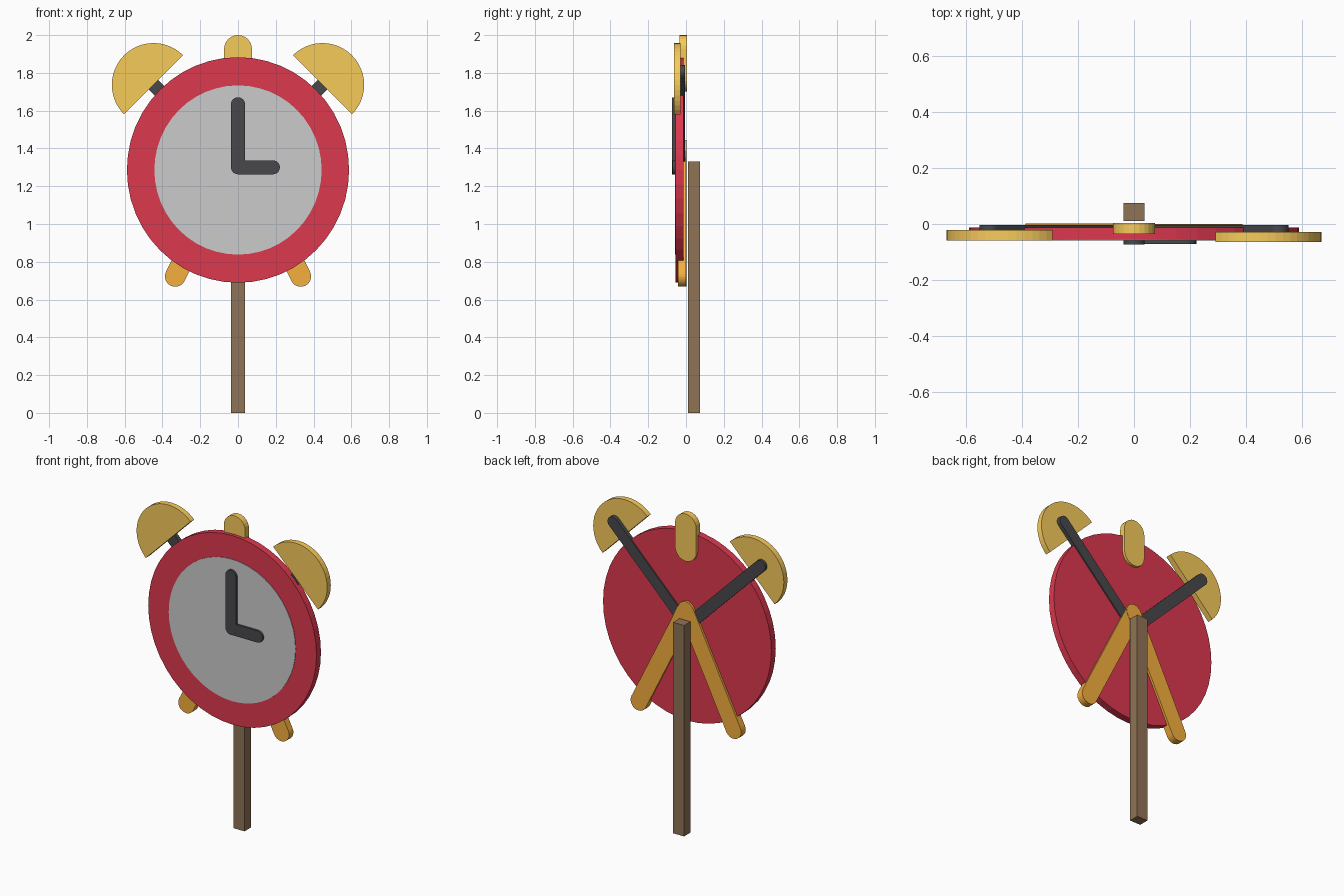
import bpy, bmesh
from math import sin, cos, pi, atan2, radians

if "Cube" in bpy.data.objects:
    bpy.data.objects.remove(bpy.data.objects["Cube"])


def material(name, rgb):
    m = bpy.data.materials.new(name)
    m.diffuse_color = (*[c ** 2.2 for c in rgb], 1)
    m.use_nodes = True
    m.node_tree.nodes["Principled BSDF"].inputs["Base Color"].default_value = m.diffuse_color
    return m


red = material("red_paint", (0.86, 0.23, 0.31))
gold = material("gold_paint", (0.97, 0.79, 0.36))
orange = material("orange_paint", (0.96, 0.68, 0.25))
brown = material("brown_wood", (0.56, 0.45, 0.34))
dark = material("dark_paint", (0.29, 0.29, 0.30))


def arc(x, z, rx, rz, a0, a1, n, closed=False):
    """Points of an arc in the xz plane."""
    count = n if closed else n + 1
    return [(x + rx * cos(a0 + (a1 - a0) * i / n),
             z + rz * sin(a0 + (a1 - a0) * i / n)) for i in range(count)]


def plate(name, outline, y0, y1, mat=None):
    """Flat cut-out: xz outline extruded from y0 to y1."""
    bm = bmesh.new()
    face = bm.faces.new([bm.verts.new((x, y0, z)) for x, z in outline])
    ext = bmesh.ops.extrude_face_region(bm, geom=[face], use_keep_orig=True)
    for v in ext["geom"]:
        if isinstance(v, bmesh.types.BMVert):
            v.co.y = y1
    bmesh.ops.recalc_face_normals(bm, faces=bm.faces[:])
    mesh = bpy.data.meshes.new(name)
    bm.to_mesh(mesh)
    bm.free()
    obj = bpy.data.objects.new(name, mesh)
    bpy.context.collection.objects.link(obj)
    if mat:
        mesh.materials.append(mat)
    return obj


def capsule(name, p, q, r, y0, y1, mat):
    """Round-ended bar between two points in the xz plane."""
    a = atan2(q[1] - p[1], q[0] - p[0])
    outline = (arc(*q, r, r, a - pi / 2, a + pi / 2, 12)
               + arc(*p, r, r, a + pi / 2, a + 3 * pi / 2, 12))
    return plate(name, outline, y0, y1, mat)


# Clock body and dial
plate("clock_body", arc(0, 1.286, 0.588, 0.597, 0, 2 * pi, 48, True), -0.056, -0.012, red)
plate("clock_dial", arc(0, 1.286, 0.443, 0.448, 0, 2 * pi, 48, True), -0.059, -0.05)

# Hands
capsule("minute_hand", (0, 1.30), (0, 1.634), 0.037, -0.073, -0.055, dark)
capsule("hour_hand", (0, 1.30), (0.185, 1.30), 0.037, -0.072, -0.055, dark)

# Top knob
capsule("top_knob", (0, 1.775), (0, 1.926), 0.074, -0.035, 0.004, gold)

# Bells, bell arms and legs on both sides
for side, label, shift in ((-1, "left", 0), (1, "right", -0.006)):
    mid = radians(90 - side * 45)
    plate(label + "_bell",
          arc(side * 0.447, 1.737, 0.221, 0.221, mid - pi / 2, mid + pi / 2, 24),
          -0.058 + shift, -0.022 + shift, gold)
    capsule(label + "_bell_arm", (0, 1.29), (side * 0.515, 1.805), 0.036,
            -0.03, -0.004, dark)
    capsule(label + "_leg", (0, 1.39), (side * 0.332, 0.723), 0.055,
            -0.043, 0.001 - 0.001 * side, orange)

# Wooden post behind the clock
plate("post", [(-0.038, 0), (0.038, 0), (0.038, 1.332), (-0.038, 1.332)],
      0.01, 0.074, brown)
